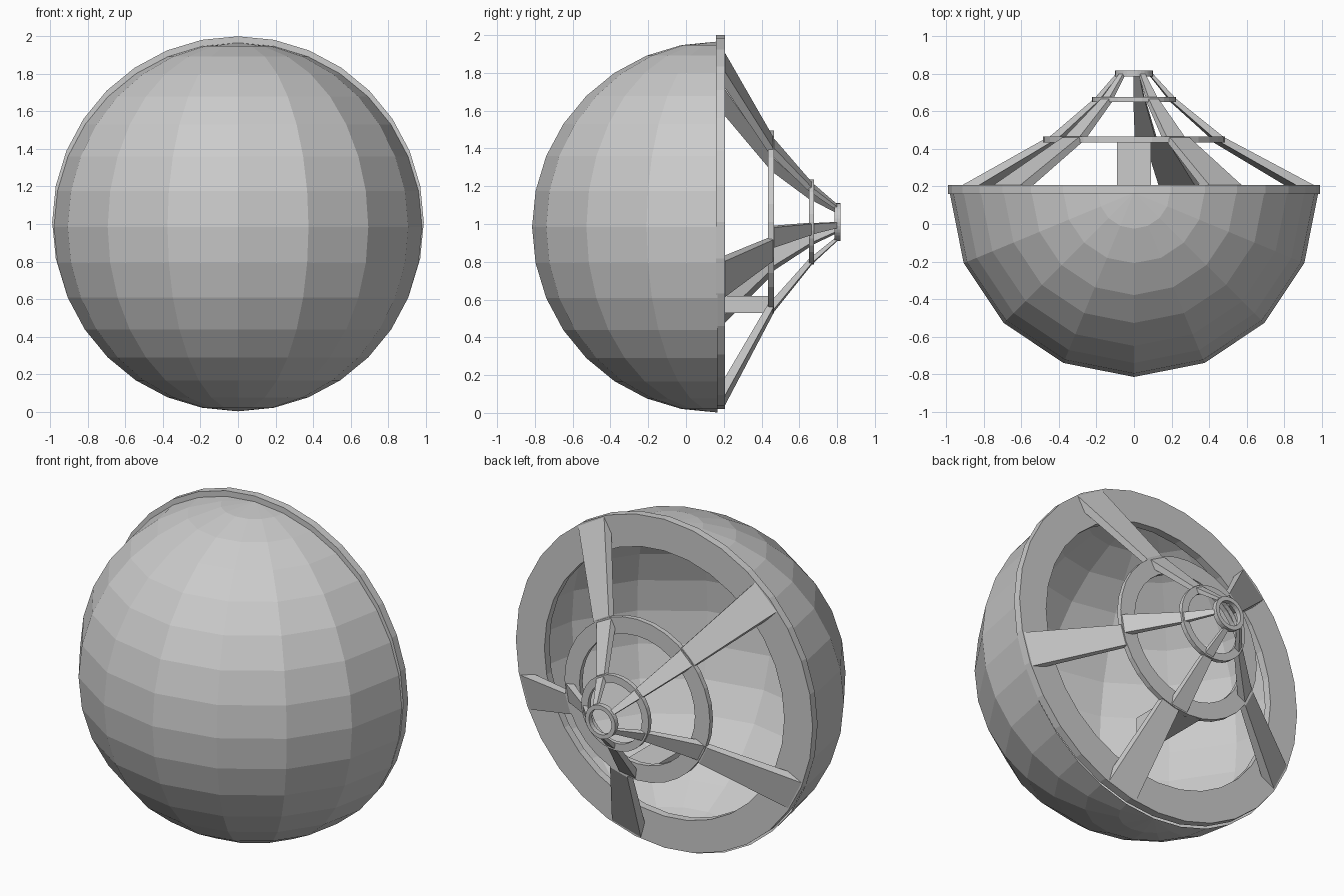
import bpy, bmesh
from math import sin, cos, radians, pi
from mathutils import Vector

if "Cube" in bpy.data.objects:
    bpy.data.objects.remove(bpy.data.objects["Cube"])

CZ = 1.01  # height of the rings' common axis (runs along y)


def finish(bm, name):
    bmesh.ops.recalc_face_normals(bm, faces=bm.faces)
    me = bpy.data.meshes.new(name)
    bm.to_mesh(me)
    bm.free()
    ob = bpy.data.objects.new(name, me)
    bpy.context.collection.objects.link(ob)
    return ob


def polar(r, a, y):
    return Vector((r * cos(a), y, CZ + r * sin(a)))


def ring(name, r_out, r_in, y0, y1, n=32):
    bm = bmesh.new()
    prof = [(r_out, y0), (r_out, y1), (r_in, y1), (r_in, y0)]
    loops = [[bm.verts.new(polar(r, 2 * pi * i / n, y)) for r, y in prof] for i in range(n)]
    for i in range(n):
        a, b = loops[i], loops[(i + 1) % n]
        for k in range(4):
            bm.faces.new((a[k], a[(k + 1) % 4], b[(k + 1) % 4], b[k]))
    return finish(bm, name)


def strut(name, deg, start, end):
    # start / end: (outer radius, y, width, radial depth)
    a = radians(deg)
    tan = Vector((-sin(a), 0, cos(a)))
    bm = bmesh.new()
    ends = []
    for r, y, w, d in (start, end):
        o, i = polar(r, a, y), polar(r - d, a, y)
        ends.append([bm.verts.new(p) for p in
                     (o - tan * w / 2, o + tan * w / 2, i + tan * w / 2, i - tan * w / 2)])
    s, e = ends
    bm.faces.new(s)
    bm.faces.new(e[::-1])
    for k in range(4):
        bm.faces.new((s[k], s[(k + 1) % 4], e[(k + 1) % 4], e[k]))
    return finish(bm, name)


# Open half-sphere shell, poles up and down
bm = bmesh.new()
bmesh.ops.create_uvsphere(bm, u_segments=16, v_segments=16, radius=0.982)
bmesh.ops.delete(bm, geom=[v for v in bm.verts if v.co.y > 0.001], context='VERTS')
bmesh.ops.translate(bm, verts=bm.verts, vec=(0, 0.167, 0.984))
dome = finish(bm, "dome_shell")

# Rings stepping back to the tip
ring("rim_ring", 0.99, 0.80, 0.16, 0.207)
ring("large_ring", 0.485, 0.385, 0.435, 0.465)
ring("medium_ring", 0.225, 0.18, 0.65, 0.677)
ring("tip_ring", 0.10, 0.075, 0.787, 0.817)

# Tapered struts joining the rings
for i, deg in enumerate((-75, -18, 60, 134, 207)):
    strut(f"outer_strut_{i}", deg, (0.98, 0.205, 0.20, 0.10), (0.49, 0.46, 0.12, 0.07))
for i in range(5):
    deg = -82 + 72 * i
    strut(f"middle_strut_{i}", deg, (0.48, 0.46, 0.11, 0.06), (0.225, 0.665, 0.06, 0.04))
    strut(f"inner_strut_{i}", deg, (0.22, 0.67, 0.055, 0.035), (0.10, 0.80, 0.03, 0.022))

# Small block under the large ring's opening
bm = bmesh.new()
bmesh.ops.create_cube(bm, size=1)
for v in bm.verts:
    v.co = (v.co.x * 0.18, 0.295 + v.co.y * 0.33, 0.575 + v.co.z * 0.09)
finish(bm, "inner_block")
